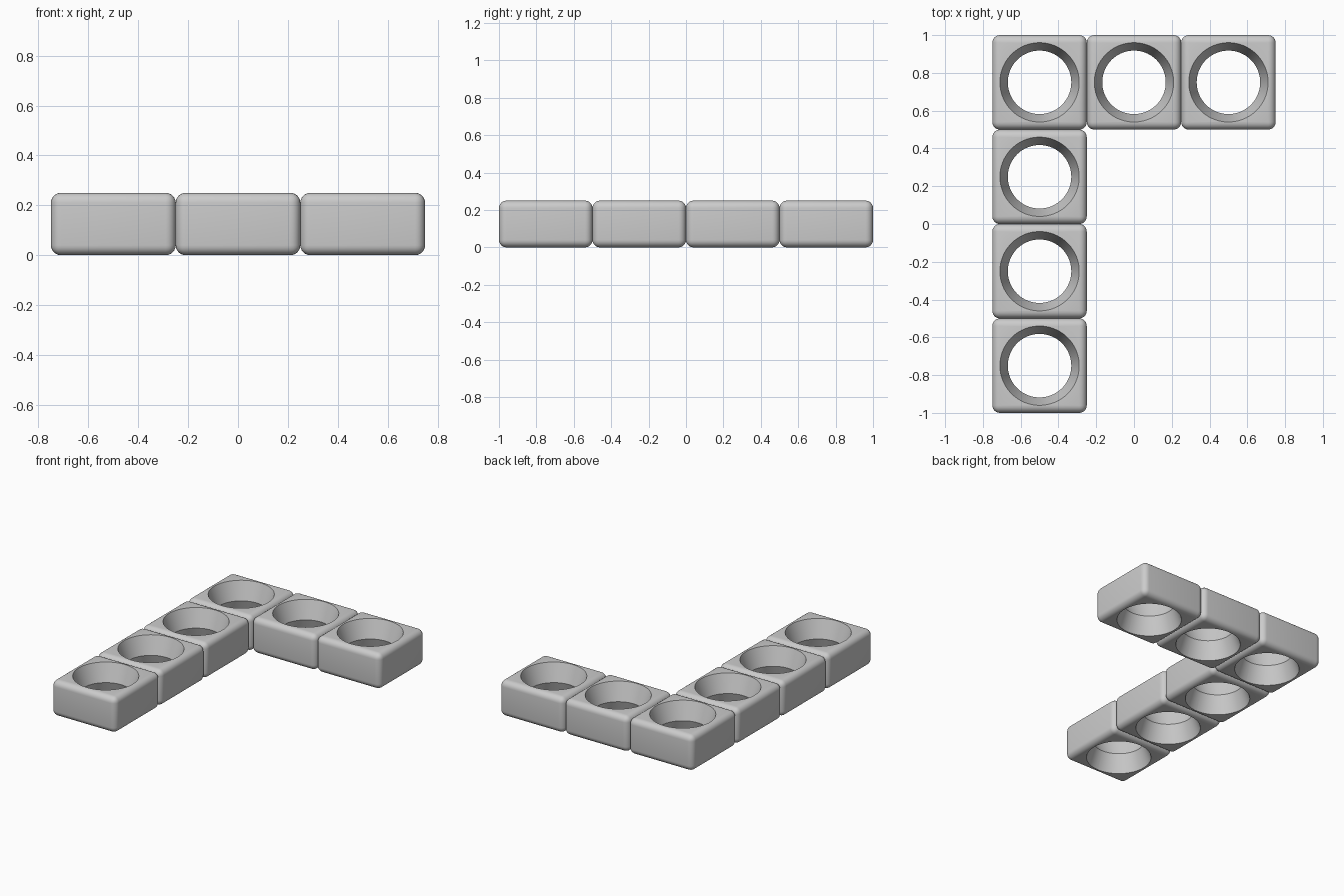
import bpy, bmesh, math

CELL, HEIGHT, ROUND = 0.5, 0.25, 0.04
RIM_R, NECK_R = 0.21, 0.168

if "Cube" in bpy.data.objects:
    bpy.data.objects.remove(bpy.data.objects["Cube"], do_unlink=True)

grey = bpy.data.materials.new("light grey")
grey.use_nodes = True
colour = (0.6, 0.6, 0.6, 1)
grey.diffuse_color = colour
grey.node_tree.nodes["Principled BSDF"].inputs["Base Color"].default_value = colour


def new_object(name, bm):
    mesh = bpy.data.meshes.new(name)
    bmesh.ops.recalc_face_normals(bm, faces=bm.faces[:])
    bm.to_mesh(mesh)
    bm.free()
    mesh.materials.append(grey)
    obj = bpy.data.objects.new(name, mesh)
    bpy.context.collection.objects.link(obj)
    return obj


# Rounded block
bm = bmesh.new()
bmesh.ops.create_cube(bm, size=1)
bmesh.ops.scale(bm, vec=(CELL, CELL, HEIGHT), verts=bm.verts[:])
bmesh.ops.translate(bm, vec=(0, 0, HEIGHT / 2), verts=bm.verts[:])
bmesh.ops.bevel(bm, geom=bm.edges[:], offset=ROUND, segments=6,
                profile=0.5, affect='EDGES')
block = new_object("block", bm)

# Hourglass cutter: wide at both faces, narrow halfway, running past each end
over = 0.05
end_r = RIM_R + (RIM_R - NECK_R) * over / (HEIGHT / 2)
profile = [(0, -over), (end_r, -over), (NECK_R, HEIGHT / 2),
           (end_r, HEIGHT + over), (0, HEIGHT + over)]
bm = bmesh.new()
verts = [bm.verts.new((r, 0, z)) for r, z in profile]
edges = [bm.edges.new(pair) for pair in zip(verts, verts[1:])]
bmesh.ops.spin(bm, geom=verts + edges, axis=(0, 0, 1), cent=(0, 0, 0),
               angle=math.tau, steps=96)
bmesh.ops.remove_doubles(bm, verts=bm.verts[:], dist=0.0001)
cutter = new_object("hole_cutter", bm)
cutter.hide_render = True

# Cut the hole
cut = block.modifiers.new("hole", 'BOOLEAN')
cut.operation, cut.solver, cut.object = 'DIFFERENCE', 'EXACT', cutter
bpy.ops.object.select_all(action='DESELECT')
bpy.context.view_layer.objects.active = block
block.select_set(True)
bpy.ops.object.modifier_apply(modifier=cut.name)
bpy.ops.object.shade_smooth_by_angle(angle=math.radians(30))
bpy.data.objects.remove(cutter, do_unlink=True)

# L-shaped run: a column of four along the right, a row along the back
cells = [(0, row) for row in range(4)] + [(1, 3), (2, 3)]
for i, (col, row) in enumerate(cells):
    part = block if i == 0 else block.copy()
    if i:
        bpy.context.collection.objects.link(part)
    part.name = f"{'back' if col else 'side'}_block_{i + 1}"
    part.location = ((col - 1) * CELL, (row - 1.5) * CELL, 0)
